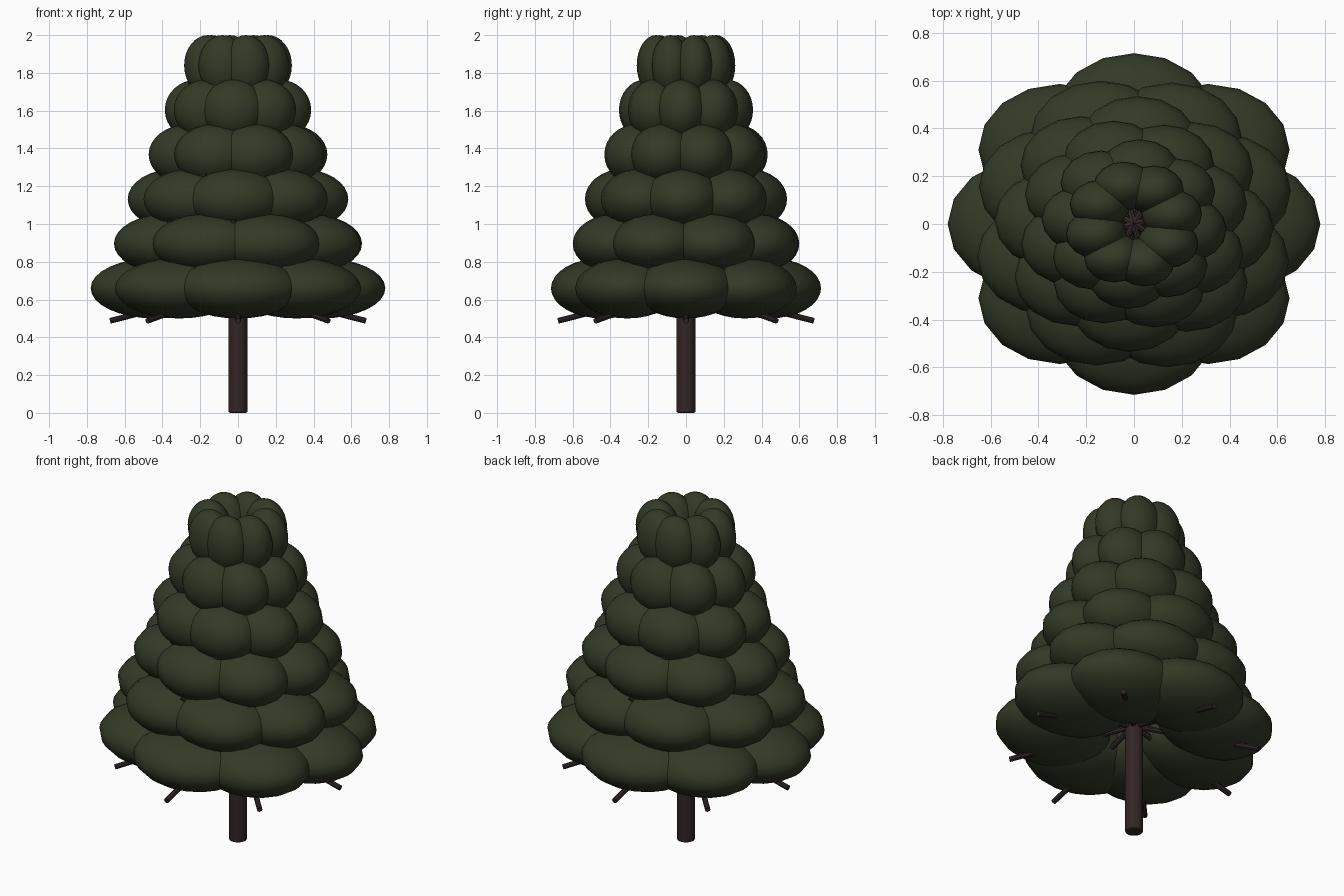
import bpy, math
from mathutils import Vector

if "Cube" in bpy.data.objects:
    bpy.data.objects.remove(bpy.data.objects["Cube"])


def material(name, color):
    m = bpy.data.materials.new(name)
    m.diffuse_color = (*color, 1)
    m.use_nodes = True
    m.node_tree.nodes["Principled BSDF"].inputs["Base Color"].default_value = m.diffuse_color
    return m


GREEN = material("dark pine green", (0.033, 0.042, 0.020))
BROWN = material("dark bark brown", (0.032, 0.019, 0.019))


def finish(name, mat):
    ob = bpy.context.object
    ob.name = name
    ob.data.materials.append(mat)
    bpy.ops.object.shade_smooth_by_angle(angle=math.radians(40))
    return ob


def foliage(name, center, size):
    bpy.ops.mesh.primitive_uv_sphere_add(segments=16, ring_count=16, radius=1, location=center)
    bpy.context.object.scale = size
    return finish(name, GREEN)


def branch(name, start, end, radius):
    d = end - start
    bpy.ops.mesh.primitive_cylinder_add(vertices=8, radius=radius, depth=d.length,
                                        location=(start + end) / 2,
                                        rotation=d.to_track_quat('Z', 'Y').to_euler())
    return finish(name, BROWN)


# Trunk with slightly softened rims
bpy.ops.mesh.primitive_cylinder_add(vertices=16, radius=0.05, depth=1.8, location=(0, 0, 0.9))
bevel = bpy.context.object.modifiers.new("rim", 'BEVEL')
bevel.width = 0.008
bevel.segments = 2
bevel.limit_method = 'ANGLE'
bevel.angle_limit = math.radians(50)
finish("trunk", BROWN)

# Six shrinking tiers, each turned against the one below
TIERS, LOBES = 6, 8
for t in range(TIERS):
    ring = 0.44 - 0.0552 * t
    z = 0.66 + 0.236 * t
    reach = ring * (1.54 if t == 0 else 1.48)
    for i in range(LOBES):
        a = math.radians(21 * t + 360 / LOBES * i)
        out = Vector((math.cos(a), math.sin(a), 0))
        # Axis-aligned lobe, wider along x than along y
        foliage(f"foliage_{t + 1}_{i + 1}", out * ring + Vector((0, 0, z)),
                (ring * 0.773, ring * 0.625, 0.16))
        # Drooping branch under the lobe
        start = Vector((0, 0, z))
        branch(f"branch_{t + 1}_{i + 1}", start,
               start + out * reach - Vector((0, 0, reach * 0.255)), 0.015)
